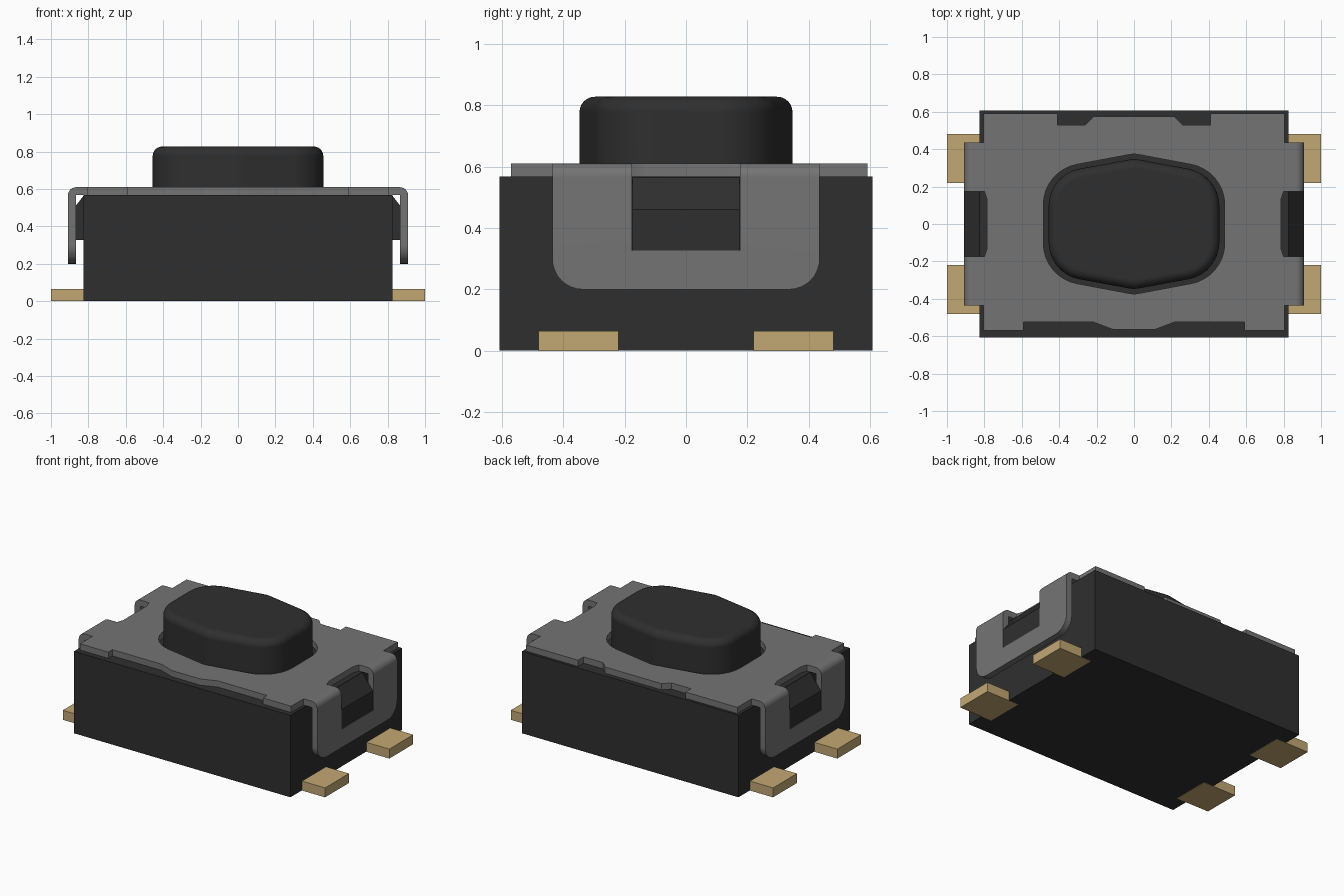
import bpy, bmesh, math
from mathutils import Vector

cube = bpy.data.objects.get("Cube")
if cube:
    bpy.data.objects.remove(cube, do_unlink=True)


def material(name, r, g, b):
    m = bpy.data.materials.new(name)
    m.use_nodes = True
    m.diffuse_color = (r, g, b, 1)
    m.node_tree.nodes["Principled BSDF"].inputs["Base Color"].default_value = (r, g, b, 1)
    return m


BLACK = material("black plastic", 0.028, 0.028, 0.028)
STEEL = material("grey steel", 0.175, 0.175, 0.175)
BRASS = material("brass", 0.54, 0.39, 0.175)


def rounded(points, steps=8):
    """Outline from (x, y) or (x, y, radius) corners."""
    out = []
    for i, c in enumerate(points):
        p = Vector(c[:2])
        if len(c) == 2:
            out.append(p)
            continue
        r = c[2]
        d1 = (Vector(points[i - 1][:2]) - p).normalized()
        d2 = (Vector(points[(i + 1) % len(points)][:2]) - p).normalized()
        half = d1.angle(d2) / 2
        centre = p + (d1 + d2).normalized() * r / math.sin(half)
        start = (p + d1 * r / math.tan(half) - centre).normalized()
        end = (p + d2 * r / math.tan(half) - centre).normalized()
        out += [centre + start.slerp(end, k / steps) * r for k in range(steps + 1)]
    return out


def prism(outline, z0, z1, holes=()):
    """Solid with a flat outline, and optional holes, between two heights."""
    bm = bmesh.new()
    edges = []
    for loop in [outline, *holes]:
        vs = [bm.verts.new((p[0], p[1], z0)) for p in loop]
        if not holes:
            bm.faces.new(vs)
        else:
            edges += [bm.edges.new((vs[i - 1], vs[i])) for i in range(len(vs))]
    if holes:
        bmesh.ops.triangle_fill(bm, edges=edges, use_beauty=True)
    geom = bmesh.ops.extrude_face_region(bm, geom=bm.faces[:], use_keep_orig=True)["geom"]
    for v in geom:
        if isinstance(v, bmesh.types.BMVert):
            v.co.z = z1
    bmesh.ops.recalc_face_normals(bm, faces=bm.faces[:])
    return bm


def finish(bm, name, mat, mirror=(), smooth=False):
    bmesh.ops.recalc_face_normals(bm, faces=bm.faces[:])
    me = bpy.data.meshes.new(name)
    bm.to_mesh(me)
    bm.free()
    me.materials.append(mat)
    ob = bpy.data.objects.new(name, me)
    bpy.context.collection.objects.link(ob)
    if mirror:
        mod = ob.modifiers.new("Mirror", 'MIRROR')
        for axis in range(3):
            mod.use_axis[axis] = axis in mirror
    if smooth:
        bpy.ops.object.select_all(action='DESELECT')
        ob.select_set(True)
        bpy.context.view_layer.objects.active = ob
        bpy.ops.object.shade_smooth_by_angle(angle=math.radians(35))
        mod = ob.modifiers.new("Weighted", 'WEIGHTED_NORMAL')
        mod.keep_sharp = True
    return ob


def box(x0, x1, y0, y1):
    return [(x0, y0), (x1, y0), (x1, y1), (x0, y1)]


def hexagon(side, corner, peak, r):
    return rounded([(side, -corner, r), (side, corner, r), (0, peak, 0.15),
                    (-side, corner, r), (-side, -corner, r), (0, -peak, 0.15)])


# Housing, latches and solder pins
BODY_TOP, COVER_TOP = 0.567, 0.61
finish(prism(box(-0.825, 0.825, -0.607, 0.607), 0.002, BODY_TOP), "housing", BLACK)

latch = prism([(0.8, 0.327), (0.907, 0.327), (0.907, 0.46), (0.825, 0.565), (0.8, 0.565)],
              -0.174, 0.174)
for v in latch.verts:
    v.co.y, v.co.z = v.co.z, v.co.y
finish(latch, "side_latches", BLACK, mirror=(0,))

finish(prism(box(0.75, 1.0, 0.22, 0.48), 0, 0.065), "solder_pins", BRASS, mirror=(0, 1))

# Sheet cover: cut flat with its side flaps, then folded down at both sides
RADIUS = 0.045
FOLD = 0.91 - RADIUS
ARC = RADIUS * math.pi / 2


def unfolded(z):
    return FOLD + ARC + COVER_TOP - RADIUS - z


flap_end, window_end = unfolded(0.2), unfolded(0.327)
half = [(0.11, -0.565), (0.215, -0.525), (0.59, -0.525), (0.59, -0.57), (0.805, -0.57),
        (0.805, -0.435), (flap_end, -0.435, 0.1), (flap_end, 0.435, 0.1), (0.805, 0.435),
        (0.805, 0.59), (0.41, 0.59), (0.41, 0.53), (0.26, 0.53), (0.215, 0.575)]
outline = rounded(half + [(-c[0], *c[1:]) for c in reversed(half)])
window = [(0.785, -0.13), (0.8, -0.175), (window_end, -0.175),
          (window_end, 0.175), (0.8, 0.175), (0.785, 0.13)]
holes = [hexagon(0.485, 0.285, 0.376, 0.22), window, [(-x, y) for x, y in window]]
cover = prism(outline, BODY_TOP, COVER_TOP, holes)
STEPS = 6
for side in (-1, 1):
    for k in range(STEPS + 1):
        bmesh.ops.bisect_plane(cover, geom=cover.verts[:] + cover.edges[:] + cover.faces[:],
                               plane_co=(side * (FOLD + ARC * k / STEPS), 0, 0),
                               plane_no=(1, 0, 0))
for v in cover.verts:
    u = abs(v.co.x) - FOLD
    if u > 0:
        r = RADIUS - (COVER_TOP - v.co.z)
        a = min(u, ARC) / RADIUS
        v.co.x = math.copysign(FOLD + r * math.sin(a), v.co.x)
        v.co.z = COVER_TOP - RADIUS + r * math.cos(a) - max(u - ARC, 0)
finish(cover, "sheet_cover", STEEL, smooth=True)

# Push button with a rounded top rim
TOP = 0.827
button = prism(hexagon(0.456, 0.265, 0.349, 0.2), BODY_TOP - 0.01, TOP)
rim = [e for e in button.edges if all(abs(v.co.z - TOP) < 1e-4 for v in e.verts)]
bmesh.ops.bevel(button, geom=rim, offset=0.05, segments=6, profile=0.5, affect='EDGES')
finish(button, "push_button", BLACK, smooth=True)
